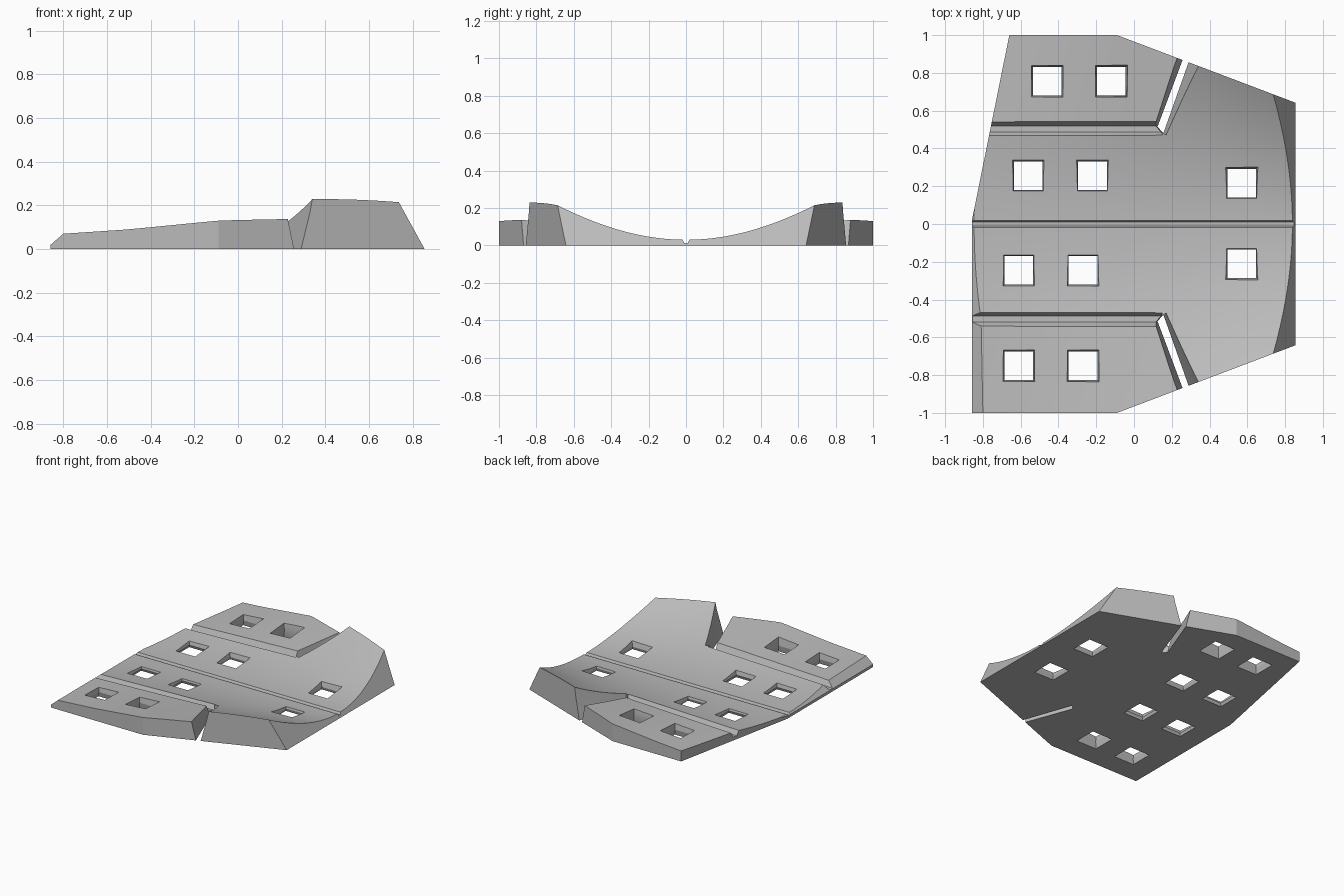
import bpy, bmesh
from mathutils import Vector

if "Cube" in bpy.data.objects:
    bpy.data.objects.remove(bpy.data.objects["Cube"])

grey = bpy.data.materials.new("plain grey")
grey.use_nodes = True
COLOUR = (0.5, 0.5, 0.5, 1)
grey.diffuse_color = COLOUR
grey.node_tree.nodes["Principled BSDF"].inputs["Base Color"].default_value = COLOUR


def interp(x, knots):
    """Piecewise linear value at x."""
    for (x0, v0), (x1, v1) in zip(knots, knots[1:]):
        if x <= x1 or (x1, v1) == knots[-1]:
            return v0 + (v1 - v0) * (x - x0) / (x1 - x0)


BOWL = [(-0.86, 0.12), (0.34, 0.283), (0.86, 0.425)]
RIM = [(-0.8, 0.07), (-0.5, 0.09), (-0.09, 0.13), (0.23, 0.15)]


def height(x, y, on_flap):
    bowl = interp(x, BOWL)
    if not on_flap:
        return 0.03 + bowl * y * y
    inner = 0.03 + bowl * 0.25
    return inner + (interp(x, RIM) - inner) * (y - 0.5) / 0.5


def make_object(name, bm):
    bmesh.ops.recalc_face_normals(bm, faces=bm.faces)
    mesh = bpy.data.meshes.new(name)
    bm.to_mesh(mesh)
    bm.free()
    ob = bpy.data.objects.new(name, mesh)
    bpy.context.collection.objects.link(ob)
    mesh.materials.append(grey)
    return ob


def hull(name, points):
    bm = bmesh.new()
    for p in points:
        bm.verts.new(p)
    bmesh.ops.convex_hull(bm, input=bm.verts)
    return make_object(name, bm)


# Dished slab: grid columns lean along the slits, so each flap has its own surface
bm = bmesh.new()
COLS, ROWS = 30, 42
rows = []
for j in range(ROWS + 1):
    y = -1.05 + j * 0.05
    d = abs(y)
    row = []
    for i in range(COLS + 1):
        u = -0.9 + i * 0.06
        lean = 0.37 * max(0, d - 0.5) * max(0, 1 - abs(u - 0.14) / 0.76)
        x = u + lean
        row.append(bm.verts.new((x, y, height(x, d, d > 0.501 and u < 0.14))))
    rows.append(row)
for a, b in zip(rows, rows[1:]):
    for i in range(COLS):
        bm.faces.new((a[i], a[i + 1], b[i + 1], b[i]))
walls = bmesh.ops.extrude_face_region(bm, geom=bm.faces[:])
for v in walls["geom"]:
    if isinstance(v, bmesh.types.BMVert):
        v.co.z = -0.02
bmesh.ops.recalc_face_normals(bm, faces=bm.faces)
bmesh.ops.triangulate(bm, faces=[f for f in bm.faces if f.normal.z > 0.01])

# Trim to the outline: (point, outward normal)
trims = [
    ((0, 0, 0), (0, 0, -1)),
    ((0, -1, 0), (0, -1, 0)),
    ((0, 1, 0), (0, 1, 0)),
    ((-0.09, -1, 0), (0.36, -0.95, 0)),
    ((-0.09, 1, 0), (0.36, 0.95, 0)),
    ((0.855, 0, 0), (1, 0, 0.55)),
    ((-0.858, 0, 0), (-1, 0, 0)),
    ((-0.858, 0, 0.02), (-1, 0, 1.16)),
    ((-0.66, 1, 0), (-0.98, 0.198, 0)),
]
for co, no in trims:
    bmesh.ops.bisect_plane(bm, geom=bm.verts[:] + bm.edges[:] + bm.faces[:], dist=1e-5,
                           plane_co=co, plane_no=Vector(no).normalized(), clear_outer=True)
    bmesh.ops.holes_fill(bm, edges=[e for e in bm.edges if e.is_boundary], sides=0)
panel = make_object("dished_panel", bm)

cutters = []

# Centre groove
cutters.append(hull("centre_groove", [
    (x, s * w, z) for x in (-1, 1) for s in (-1, 1) for w, z in ((0.01, 0.014), (0.034, 0.06))]))

for s in (-1, 1):
    # Side groove, floor rising toward its inner end
    section = [(0.165, 0.425, 0.13), (0.145, 0.487, 0), (0.135, 0.52, 0), (0.115, 0.58, 0.13)]
    pts = []
    for x, y, z in section:
        pts.append((-1, s * y, z + 0.018 if z == 0 else z))
        pts.append((x, s * y, z + 0.052 if z == 0 else z + 0.05))
    cutters.append(hull("side_groove", pts))
    # Slit through the panel, widening upward
    pts = []
    for z, corners in (
        (0, [(0.125, 0.515), (0.155, 0.48), (0.26, 0.875), (0.29, 0.86)]),
        (0.26, [(0.085, 0.53), (0.2, 0.455), (0.21, 0.895), (0.348, 0.838)]),
    ):
        ends = [Vector((x, y)) for x, y in corners]
        for near, far in ((ends[0], ends[2]), (ends[1], ends[3])):
            tip = near + (far - near) * 1.5
            for p in (near, tip):
                pts.append((p.x, s * p.y, z - 0.001 if z == 0 else z))
    cutters.append(hull("slit", pts))

# Square holes, narrowest part way up
holes = [(-0.46, 0.755), (-0.12, 0.755), (-0.56, 0.255), (-0.22, 0.255), (0.57, 0.215),
         (-0.61, -0.245), (-0.27, -0.245), (0.57, -0.21), (-0.61, -0.75), (-0.27, -0.75)]
for cx, cy in holes:
    top = height(cx, abs(cy), abs(cy) > 0.5)
    levels = [(-0.01, 0.088), (top * 0.5, 0.076), (top + 0.03, 0.089)]
    bm = bmesh.new()
    rings = [[bm.verts.new((cx + a * r, cy + b * r, z))
              for a, b in ((-1, -1), (1, -1), (1, 1), (-1, 1))] for z, r in levels]
    bm.faces.new(rings[0])
    bm.faces.new(rings[-1])
    for lo, hi in zip(rings, rings[1:]):
        for k in range(4):
            n = (k + 1) % 4
            bm.faces.new((lo[k], lo[n], hi[n], hi[k]))
    cutters.append(make_object("hole_cutter", bm))

# Cut everything out of the panel
bpy.context.view_layer.objects.active = panel
for cutter in cutters:
    cutter.hide_render = True
    mod = panel.modifiers.new("cut", 'BOOLEAN')
    mod.operation = 'DIFFERENCE'
    mod.solver = 'EXACT'
    mod.object = cutter
    bpy.ops.object.modifier_apply(modifier=mod.name)
    bpy.data.objects.remove(cutter)

bpy.ops.object.select_all(action='DESELECT')
panel.select_set(True)
bpy.ops.object.shade_smooth_by_angle(angle=0.35)
